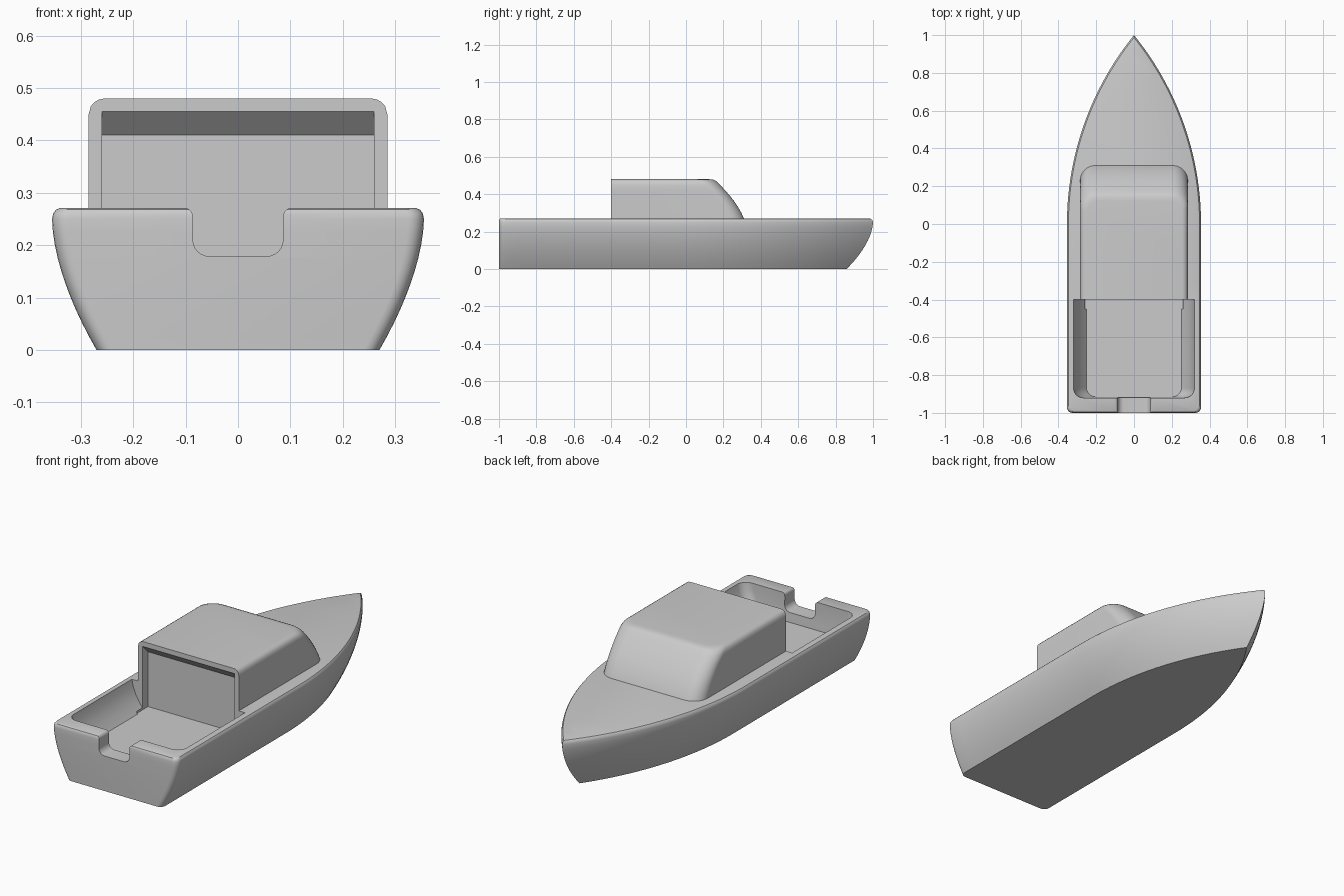
import bpy, bmesh, math

cube = bpy.data.objects.get("Cube")
if cube:
    bpy.data.objects.remove(cube, do_unlink=True)

grey = bpy.data.materials.new("light grey")
grey.use_nodes = True
grey.diffuse_color = (0.6, 0.6, 0.6, 1)
grey.node_tree.nodes["Principled BSDF"].inputs["Base Color"].default_value = (0.6, 0.6, 0.6, 1)


def loft(name, rings):
    """Closed solid through rings that all have the same number of points."""
    bm = bmesh.new()
    loops = [[bm.verts.new(p) for p in ring] for ring in rings]
    for a, b in zip(loops, loops[1:]):
        for i in range(len(a)):
            j = (i + 1) % len(a)
            bm.faces.new((a[i], a[j], b[j], b[i]))
    bm.faces.new(loops[0])
    bm.faces.new(loops[-1])
    bmesh.ops.recalc_face_normals(bm, faces=bm.faces)
    mesh = bpy.data.meshes.new(name)
    bm.to_mesh(mesh)
    bm.free()
    ob = bpy.data.objects.new(name, mesh)
    bpy.context.collection.objects.link(ob)
    mesh.materials.append(grey)
    return ob


def arc(cx, cy, r, start, end, steps):
    """Points along an arc, angles in degrees."""
    angles = [math.radians(start + (end - start) * i / steps) for i in range(steps + 1)]
    return [(cx + r * math.cos(a), cy + r * math.sin(a)) for a in angles]


def mirrored(half, z):
    """Ring from a half outline running stern to bow on the +x side."""
    left = [(-x, y) for x, y in reversed(half) if x > 1e-5]
    return [(x, y, z) for x, y in half + left]


def cut(target, cutter):
    mod = target.modifiers.new("cut " + cutter.name, 'BOOLEAN')
    mod.operation = 'DIFFERENCE'
    mod.solver = 'EXACT'
    mod.object = cutter


# Hull: straight sides that sweep in arcs to a pointed bow
BEAM, DECK = 0.355, 0.27
RADIUS = (1 + BEAM ** 2) / (2 * BEAM)


def hull_ring(z, inset, stern):
    r = RADIUS - inset
    cx = BEAM - RADIUS
    tip = math.degrees(math.acos(-cx / r))
    half = arc(BEAM - inset - 0.03, stern + 0.03, 0.03, -90, 0, 5)
    half += [(BEAM - inset, -0.9 + 0.15 * i) for i in range(6)]
    half += arc(cx, 0, r, 0, tip, 28)
    half[-1] = (0, half[-1][1])
    return mirrored(half, z)


rings = []
for i in range(11):
    z = 0.025 * i
    rings.append(hull_ring(z, 0.085 * (1 - z / 0.25) ** 1.7, -1))
for a in (30, 60, 90):
    s, c = math.sin(math.radians(a)), math.cos(math.radians(a))
    rings.append(hull_ring(0.25 + 0.021 * s, 0.016 * (1 - c), -1 + 0.01 * (1 - c)))
hull = loft("hull", rings)


# Cabin: square stern end, raked and rounded windscreen end
def cabin_ring(z, half_width, front):
    half = [(half_width, -0.4), (half_width, -0.15)]
    half += arc(half_width - 0.08, front - 0.08, 0.08, 0, 90, 10)
    return mirrored(half, z)


rake = [(0.24, 0.322), (0.27, 0.31), (0.3, 0.296), (0.33, 0.279),
        (0.36, 0.259), (0.39, 0.236), (0.42, 0.21), (0.45, 0.182)]
rings = [cabin_ring(z, 0.285, front) for z, front in rake]
for a, front in ((30, 0.167), (50, 0.157), (70, 0.145), (90, 0.122)):
    t = math.radians(a)
    rings.append(cabin_ring(0.45 + 0.03 * math.sin(t), 0.255 + 0.03 * math.cos(t), front))
cabin = loft("cabin", rings)


# Cockpit well: flared sides, rounded stern corners
def well_ring(z, w, stern):
    half = arc(w - 0.05, stern + 0.05, 0.05, -90, 0, 8) + [(w, -0.4)]
    return mirrored(half, z)


well = loft("cockpit_cutter", [
    well_ring(z, w, y) for z, w, y in
    ((0.13, 0.252, -0.915), (0.165, 0.278, -0.917), (0.2, 0.298, -0.919),
     (0.235, 0.312, -0.92), (0.272, 0.32, -0.92), (0.32, 0.32, -0.92))])

# Doorway recess with a sloping head
doorway = loft("doorway_cutter", [
    [(x, -0.45, 0.13), (x, -0.45, 0.455), (x, -0.4, 0.455), (x, -0.355, 0.41), (x, -0.355, 0.13)]
    for x in (-0.26, 0.26)])

# Notch through the transom, rounded at the bottom and eased at the rim
rim = arc(0.102, 0.255, 0.016, 180, 90, 5)
side = arc(0.055, 0.21, 0.031, -90, 0, 6) + rim + [(0.102, 0.32)]
outline = side + [(-x, z) for x, z in reversed(side)]
notch = loft("notch_cutter", [[(x, y, z) for x, z in outline] for y in (-1.1, -0.88)])

for cutter in (well, doorway, notch):
    cutter.hide_render = True
    cutter.hide_set(True)
    cut(hull, cutter)
cut(cabin, doorway)

# Apply the cuts, then smooth the curved skins
for ob in (hull, cabin):
    bpy.ops.object.select_all(action='DESELECT')
    ob.select_set(True)
    bpy.context.view_layer.objects.active = ob
    for mod in list(ob.modifiers):
        bpy.ops.object.modifier_apply(modifier=mod.name)
    bpy.ops.object.shade_smooth_by_angle(angle=math.radians(32))

for cutter in (well, doorway, notch):
    bpy.data.objects.remove(cutter, do_unlink=True)
